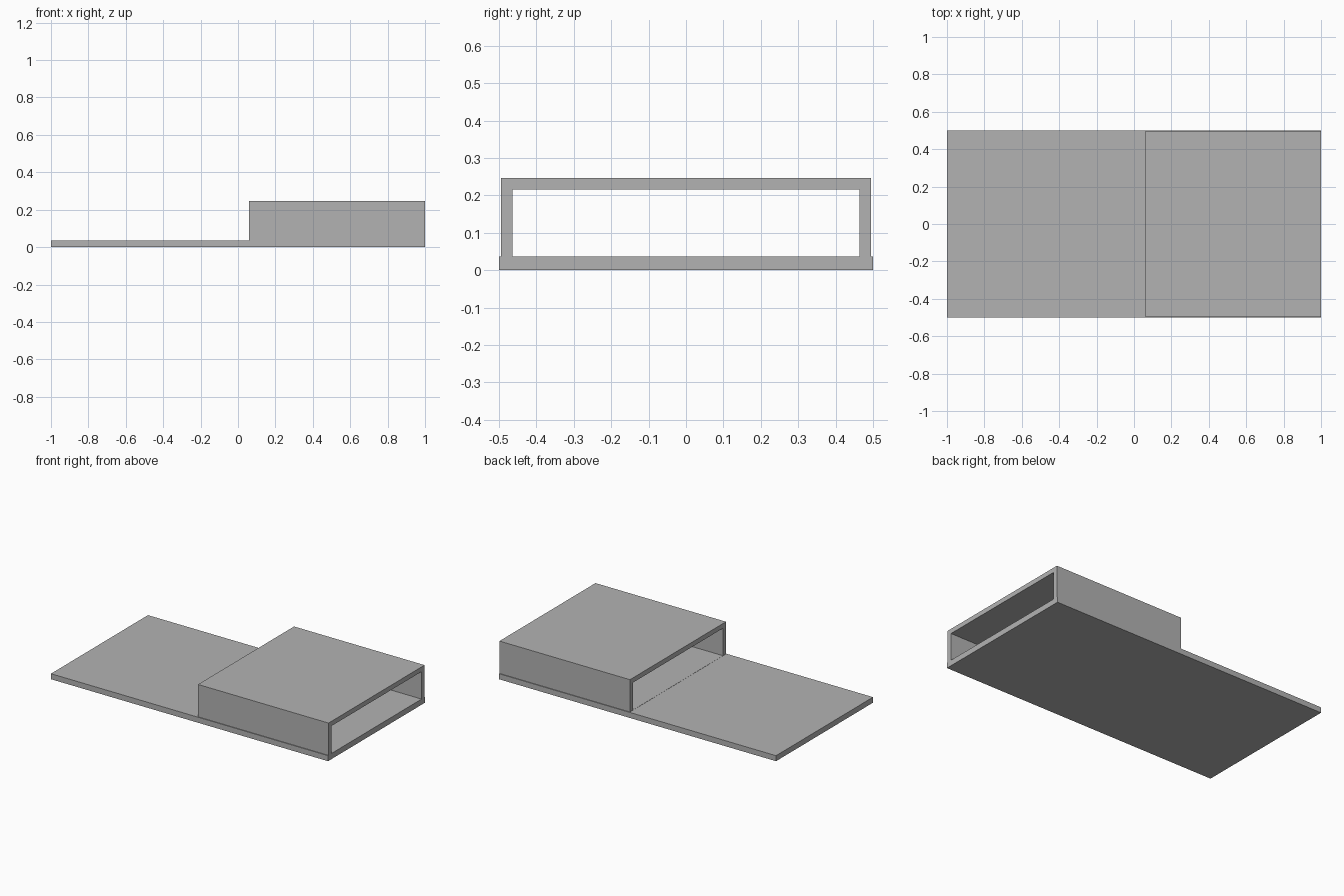
import bpy
import bmesh

cube = bpy.data.objects.get("Cube")
if cube:
    bpy.data.objects.remove(cube, do_unlink=True)

# Single grey material
grey = bpy.data.materials.new("plain_grey")
grey.use_nodes = True
colour = (0.45, 0.45, 0.45, 1)
grey.diffuse_color = colour
grey.node_tree.nodes["Principled BSDF"].inputs["Base Color"].default_value = colour


def finish(name, bm):
    bmesh.ops.recalc_face_normals(bm, faces=bm.faces)
    mesh = bpy.data.meshes.new(name)
    bm.to_mesh(mesh)
    bm.free()
    mesh.materials.append(grey)
    obj = bpy.data.objects.new(name, mesh)
    bpy.context.collection.objects.link(obj)
    return obj


def rectangle(y, low, high):
    return [(-y, low), (y, low), (y, high), (-y, high)]


def extrude_x(name, x0, x1, outer, inner=None):
    """Extrude a rectangle along x, hollow when an inner outline is given."""
    bm = bmesh.new()
    outlines = [outer] + ([inner] if inner else [])
    rings = [[[bm.verts.new((x, y, z)) for y, z in line] for x in (x0, x1)]
             for line in outlines]

    def bridge(a, b):
        for i in range(len(a)):
            j = (i + 1) % len(a)
            bm.faces.new((a[i], a[j], b[j], b[i]))

    for start, end in rings:
        bridge(start, end)
    for side in range(2):
        if inner:
            bridge(rings[0][side], rings[1][side])
        else:
            bm.faces.new(rings[0][side])
    return finish(name, bm)


plate_top = 0.036
wall = 0.031
sleeve_y = 0.495
sleeve_top = 0.247

# Long flat base
extrude_x("base_plate", -1, 1, rectangle(0.5, 0, plate_top))

# Open-ended sleeve with a very thin floor resting on the base
extrude_x("sleeve", 0.058, 1,
          rectangle(sleeve_y, plate_top, sleeve_top),
          rectangle(sleeve_y - wall, plate_top + 0.001, sleeve_top - wall))
